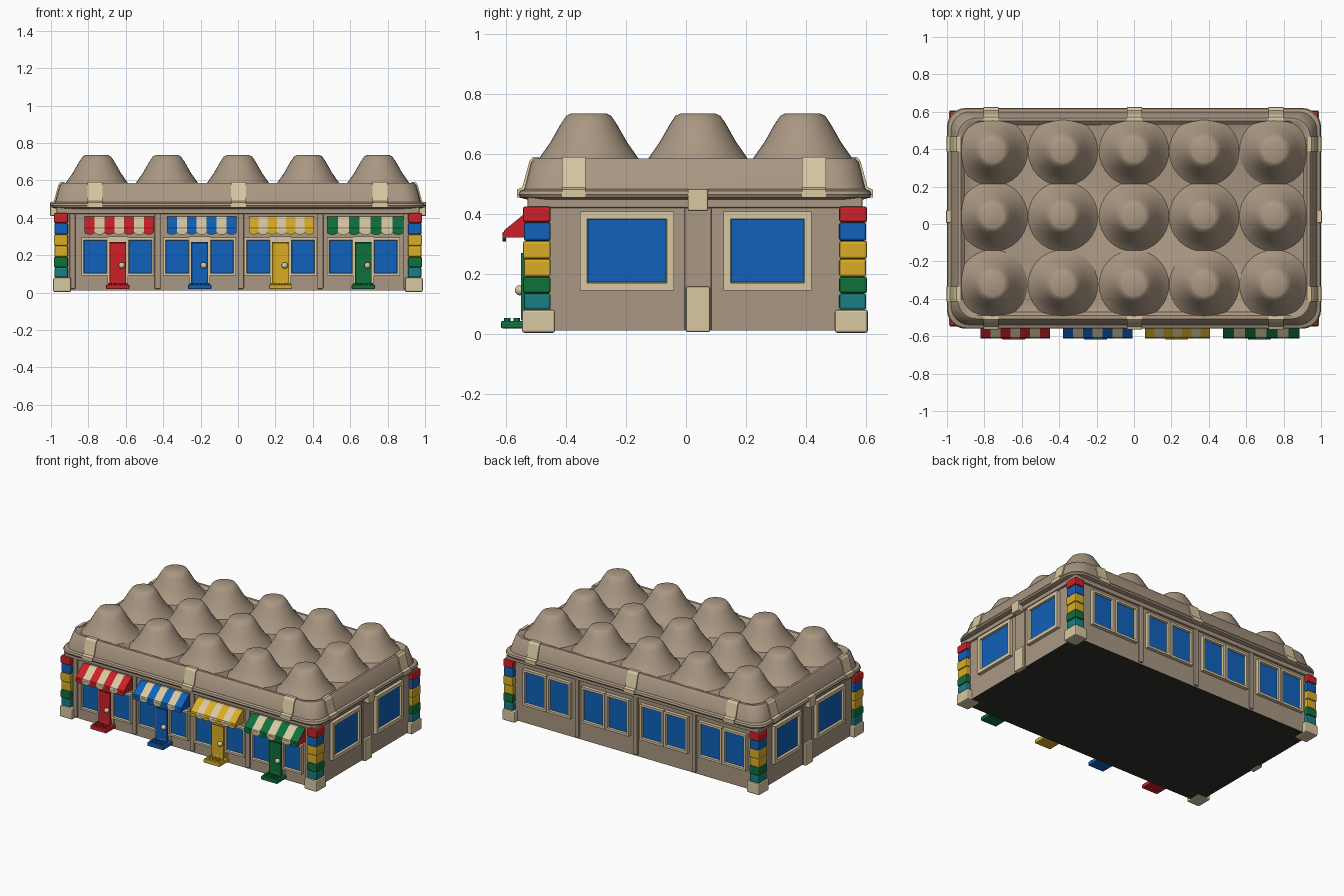
import bpy, bmesh, math
from mathutils import Matrix, Vector

cube = bpy.data.objects.get("Cube")
if cube:
    bpy.data.objects.remove(cube)


def material(name, r, g, b):
    m = bpy.data.materials.new(name)
    m.use_nodes = True
    m.diffuse_color = (r, g, b, 1)
    m.node_tree.nodes["Principled BSDF"].inputs["Base Color"].default_value = (r, g, b, 1)
    return m


PULP = material("carton brown", .40, .31, .225)
CREAM = material("cream", .69, .58, .36)
RED = material("red", .60, .015, .02)
BLUE = material("blue", .005, .12, .50)
YELLOW = material("yellow", .70, .42, .02)
GREEN = material("green", .005, .16, .045)
TEAL = material("teal", .01, .21, .23)
DARK = material("dark underside", .03, .03, .026)

CY = .03  # centre of the carton in depth
HX, HY = .955, .545  # wall half sizes


def finish(name, bm, mats, smooth=False, bevel=0):
    bmesh.ops.recalc_face_normals(bm, faces=bm.faces)
    me = bpy.data.meshes.new(name)
    bm.to_mesh(me)
    bm.free()
    for m in mats:
        me.materials.append(m)
    ob = bpy.data.objects.new(name, me)
    bpy.context.collection.objects.link(ob)
    if bevel:
        mod = ob.modifiers.new("soft edges", "BEVEL")
        mod.width, mod.segments = bevel, 2
    if smooth:
        bpy.ops.object.select_all(action="DESELECT")
        ob.select_set(True)
        bpy.context.view_layer.objects.active = ob
        bpy.ops.object.shade_smooth_by_angle(angle=math.radians(40))
    return ob


def cuboid(lo, hi):
    bm = bmesh.new()
    bmesh.ops.create_cube(bm, size=1)
    lo, hi = Vector(lo), Vector(hi)
    for v in bm.verts:
        v.co = Vector(lo[i] + (v.co[i] + .5) * (hi[i] - lo[i]) for i in range(3))
    return bm


def box(name, lo, hi, mat, bevel=0):
    return finish(name, cuboid(lo, hi), [mat], bevel=bevel)


# each wall has its own frame: x runs along it, -y points outward
def wall_frame(x, y, degrees):
    return Matrix.Translation((x, y, 0)) @ Matrix.Rotation(math.radians(degrees), 4, "Z")


FRONT = wall_frame(0, CY - HY, 0)
BACK = wall_frame(0, CY + HY, 180)
RIGHT = wall_frame(HX, 0, 90)
LEFT = wall_frame(-HX, 0, -90)


def on_wall(name, wall, u0, u1, z0, z1, depth, mat, bevel=0):
    bm = cuboid((u0, -depth, z0), (u1, .01, z1))
    bm.transform(wall)
    return finish(name, bm, [mat], bevel=bevel)


def window(name, wall, u0, u1, z0, z1, rim, depth=.024):
    """Framed pane: the outer face is inset and pushed inward."""
    bm = cuboid((u0, -depth, z0), (u1, .01, z1))
    bm.normal_update()
    pane = min(bm.faces, key=lambda f: f.calc_center_median().y)
    bmesh.ops.inset_region(bm, faces=[pane], thickness=rim)
    edge = bmesh.ops.inset_region(bm, faces=[pane], thickness=.004)
    for v in pane.verts:
        v.co.y += .014
    pane.material_index = 1
    bm.transform(wall)
    return finish(name, bm, [CREAM, BLUE])


def rounded_ring(hx, hy, r, z, steps=6):
    pts = []
    for k, (sx, sy) in enumerate([(1, 1), (-1, 1), (-1, -1), (1, -1)]):
        for i in range(steps + 1):
            a = math.radians(90 * (k + i / steps))
            pts.append((sx * (hx - r) + r * math.cos(a), CY + sy * (hy - r) + r * math.sin(a), z))
    return pts


def loft(name, rings, mat):
    bm = bmesh.new()
    loops = [[bm.verts.new(p) for p in rounded_ring(*r)] for r in rings]
    n = len(loops[0])
    for a, b in zip(loops, loops[1:]):
        for i in range(n):
            bm.faces.new((a[i], a[(i + 1) % n], b[(i + 1) % n], b[i]))
    bm.faces.new(loops[0][::-1])
    bm.faces.new(loops[-1])
    return finish(name, bm, [mat], smooth=True)


def lathe(name, profile, x, y, mat, sides=32):
    bm = bmesh.new()
    vs = [bm.verts.new((r, 0, z)) for r, z in profile]
    es = [bm.edges.new(p) for p in zip(vs, vs[1:])]
    bmesh.ops.spin(bm, geom=vs + es, cent=(0, 0, 0), axis=(0, 0, 1), angle=math.tau, steps=sides)
    bmesh.ops.remove_doubles(bm, verts=bm.verts, dist=1e-4)
    bm.transform(Matrix.Translation((x, y, 0)))
    return finish(name, bm, [mat], smooth=True)


# walls with a dark underside, and the top band
bm = cuboid((-HX, CY - HY, .01), (HX, CY + HY, .46))
bm.normal_update()
for f in bm.faces:
    f.material_index = int(f.normal.z < -.9)
finish("walls", bm, [PULP, DARK])
box("wall_band", (-HX - .015, CY - HY - .015, .42), (HX + .015, CY + HY + .015, .455), PULP, .005)

# lid with lip, sloped sides and sunken roof
loft("lid", [(.96, .55, .08, .445), (.995, .585, .1, .455), (1, .59, .1, .465), (.995, .585, .1, .477),
             (.978, .57, .1, .483), (.953, .548, .1, .572), (.942, .537, .1, .585),
             (.925, .52, .09, .585), (.905, .50, .08, .566)], PULP)

# egg cups
CUP = [(.19, .563), (.168, .583), (.128, .64), (.094, .70), (.075, .728), (.06, .735), (0, .736)]
for x in (-.755, -.38, 0, .375, .75):
    for y in (-.325, .04, .39):
        lathe("egg_cup", CUP, x, y, PULP)

# corner brick columns
LAYERS = [(.08, .135, TEAL), (.135, .19, GREEN), (.19, .25, YELLOW), (.25, .31, YELLOW),
          (.31, .372, BLUE), (.372, .425, RED)]


def corner_block(name, sx, sy, z0, z1, wx, wy, out, mat):
    ox, oy = sx * (.982 + out), CY + sy * (.572 + out)
    ix, iy = sx * (.982 - wx), CY + sy * (.572 - wy)
    box(name, (min(ox, ix), min(oy, iy), z0), (max(ox, ix), max(oy, iy), z1), mat, .008)


for sx in (-1, 1):
    for sy in (-1, 1):
        corner_block("column_foot", sx, sy, .003, .08, .09, .105, .006, CREAM)
        for i, (z0, z1, mat) in enumerate(LAYERS):
            corner_block("column_brick", sx, sy, z0, z1, .073, .09, .003 * (i % 2), mat)
        corner_block("column_cap", sx, sy, .42, .446, .06, .08, -.012, RED)


# shops: door, windows, step and striped awning
def awning(x0, x1, mat):
    w = (x1 - x0) / 7
    side = [(-.50, .41), (-.535, .405), (-.608, .345), (-.613, .322), (-.50, .322)]
    for i in range(7):
        a = x0 + i * w
        bm = bmesh.new()
        face = bm.faces.new([bm.verts.new((a, y, z)) for y, z in side])
        new = bmesh.ops.extrude_face_region(bm, geom=[face])["geom"]
        bmesh.ops.translate(bm, vec=(w, 0, 0), verts=[g for g in new if isinstance(g, bmesh.types.BMVert)])
        # scalloped hem
        place = (Matrix.Translation((a + w / 2, -.607, .323)) @ Matrix.Diagonal((1, 1, .5, 1))
                 @ Matrix.Rotation(math.pi / 2, 4, "X"))
        bmesh.ops.create_cone(bm, cap_ends=True, segments=16, radius1=w / 2, radius2=w / 2, depth=.012, matrix=place)
        finish("awning_stripe", bm, [CREAM if i % 2 else mat])
    return side


SHOPS = [(-.643, -.82, -.45, RED), (-.205, -.38, -.008, BLUE), (.228, .06, .405, YELLOW), (.67, .475, .885, GREEN)]
for c, a0, a1, mat in SHOPS:
    for s in (-1, 1):
        u = c + s * .12
        window("shop_window", FRONT, u - .075, u + .075, .09, .293, .018)
    on_wall("door_surround", FRONT, c - .056, c + .056, .05, .30, .02, CREAM)
    bm = cuboid((c - .045, -.036, .045), (c + .045, .01, .27))
    panel = min(bm.faces, key=lambda f: f.calc_center_median().y)
    bm.normal_update()
    bmesh.ops.inset_region(bm, faces=[panel], thickness=.014, depth=-.006)
    bm.transform(FRONT)
    finish("door", bm, [mat])
    bm = bmesh.new()
    bmesh.ops.create_uvsphere(bm, u_segments=16, v_segments=10, radius=.017,
                              matrix=Matrix.Translation((c + .022, CY - HY - .04, .145)))
    finish("door_knob", bm, [CREAM], smooth=True)
    box("door_step", (c - .062, -.618, .018), (c + .062, -.50, .043), mat, .005)
    for i in range(4):
        for y in (-.598, -.565):
            lathe("step_stud", [(.011, .04), (.011, .052), (0, .052)], c - .042 + .028 * i, y, mat, 12)
    hem = awning(a0, a1, mat)
# red end plate on the last awning
bm = bmesh.new()
bm.faces.new([bm.verts.new((.887, y, z)) for y, z in hem])
finish("awning_end", bm, [RED])

# rear window pairs
for c in (-.655, -.205, .245, .695):
    for s in (-1, 1):
        window("rear_window", BACK, c + s * .093 - .09, c + s * .093 + .09, .14, .39, .022)

# side windows, mid tabs and low hinges
for wall, s in ((RIGHT, 1), (LEFT, -1)):
    for y0, y1 in ((-.355, -.04), (.125, .42)):
        window("side_window", wall, min(s * y0, s * y1), max(s * y0, s * y1), .145, .408, .034)
    m = s * .04
    on_wall("side_pilaster", wall, m - .045, m + .045, .01, .42, .008, PULP, .004)
    on_wall("side_hinge", wall, m - .04, m + .04, .005, .157, .022, CREAM, .005)
    on_wall("side_tab", wall, m - .034, m + .034, .41, .484, .05, CREAM, .005)

# thin pilasters between the shops
for x in (-.885, -.43, .015, .44, .9):
    on_wall("front_pilaster", FRONT, x - .016, x + .016, .02, .425, .012, PULP, .005)
for x in (-.43, .02, .47):
    on_wall("rear_pilaster", BACK, x - .016, x + .016, .02, .425, .012, PULP, .005)


# cream tapes folded over the lid edge
def tape(wall, u, width, shift):
    outline = [(.0, .45), (-.05, .455), (-.049, .482), (-.032, .489), (-.008, .577), (.004, .591),
               (.024, .591), (.024, .57)]
    bm = bmesh.new()
    face = bm.faces.new([bm.verts.new((u - width / 2, y + shift, z)) for y, z in outline])
    new = bmesh.ops.extrude_face_region(bm, geom=[face])["geom"]
    bmesh.ops.translate(bm, vec=(width, 0, 0), verts=[g for g in new if isinstance(g, bmesh.types.BMVert)])
    bm.transform(wall)
    finish("lid_tape", bm, [CREAM])


for x in (-.765, .002, .76):
    tape(FRONT, x, .08, 0)
    tape(BACK, -x, .08, 0)
for y in (-.375, .428):
    tape(RIGHT, y, .08, .003)
    tape(LEFT, -y, .08, .003)
